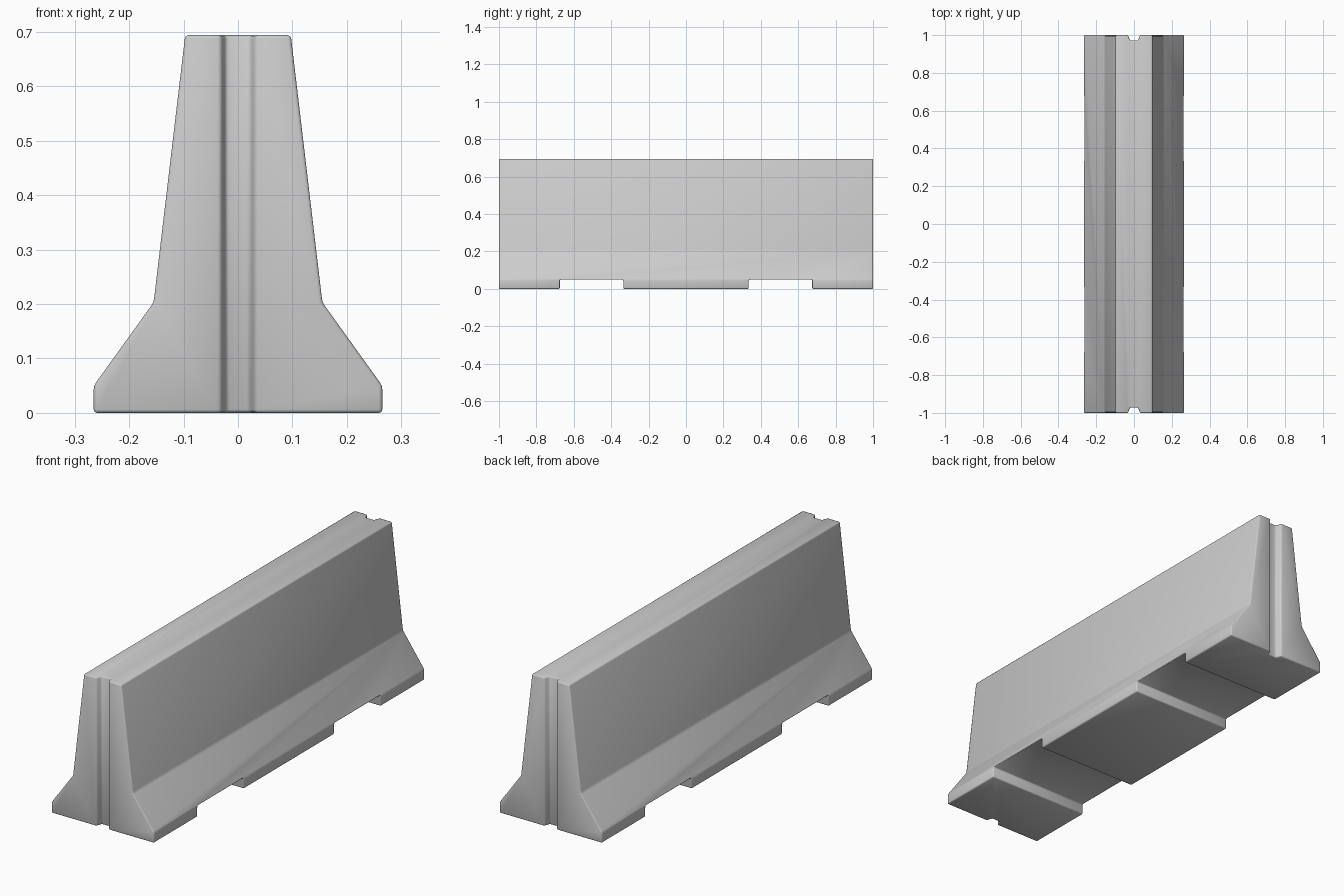
import bpy, bmesh
from mathutils import Vector

if "Cube" in bpy.data.objects:
    bpy.data.objects.remove(bpy.data.objects["Cube"])


def prism(name, outline, offset):
    """Extrude a closed 3D outline along an offset vector."""
    bm = bmesh.new()
    face = bm.faces.new([bm.verts.new(p) for p in outline])
    ext = bmesh.ops.extrude_face_region(bm, geom=[face])
    moved = [g for g in ext["geom"] if isinstance(g, bmesh.types.BMVert)]
    bmesh.ops.translate(bm, verts=moved, vec=Vector(offset))
    bmesh.ops.recalc_face_normals(bm, faces=bm.faces)
    mesh = bpy.data.meshes.new(name)
    bm.to_mesh(mesh)
    bm.free()
    obj = bpy.data.objects.new(name, mesh)
    bpy.context.collection.objects.link(obj)
    return obj


# Barrier body: symmetric stepped profile swept along y
half = [(0.265, 0.0), (0.265, 0.05), (0.155, 0.203), (0.097, 0.694)]
profile = half + [(-x, z) for x, z in reversed(half)]
body = prism("concrete_barrier", [(x, -1, z) for x, z in profile], (0, 2, 0))

cutters = []
for s in (-1, 1):
    # Lifting slot under the foot
    y0, y1 = sorted((s * 0.335, s * 0.675))
    slot = [(-0.5, y0, -0.1), (-0.5, y1, -0.1), (-0.5, y1, 0.05), (-0.5, y0, 0.05)]
    cutters.append(prism("slot_cutter", slot, (1, 0, 0)))
    # Tapered vertical keyway in the end face
    key = [(-0.038, s * 1.02, -0.1), (0.038, s * 1.02, -0.1),
           (0.022, s * 0.972, -0.1), (-0.022, s * 0.972, -0.1)]
    cutters.append(prism("keyway_cutter", key, (0, 0, 1)))

bpy.context.view_layer.objects.active = body
body.select_set(True)
for cutter in cutters:
    mod = body.modifiers.new("cut", "BOOLEAN")
    mod.operation = "DIFFERENCE"
    mod.solver = "EXACT"
    mod.object = cutter
    bpy.ops.object.modifier_apply(modifier=mod.name)
    bpy.data.objects.remove(cutter, do_unlink=True)

# Small rounded edges and smooth shading
bevel = body.modifiers.new("edge_rounding", "BEVEL")
bevel.width = 0.006
bevel.segments = 2
bevel.limit_method = "ANGLE"
bevel.angle_limit = 0.35
bpy.ops.object.modifier_apply(modifier=bevel.name)
bpy.ops.object.shade_smooth()
